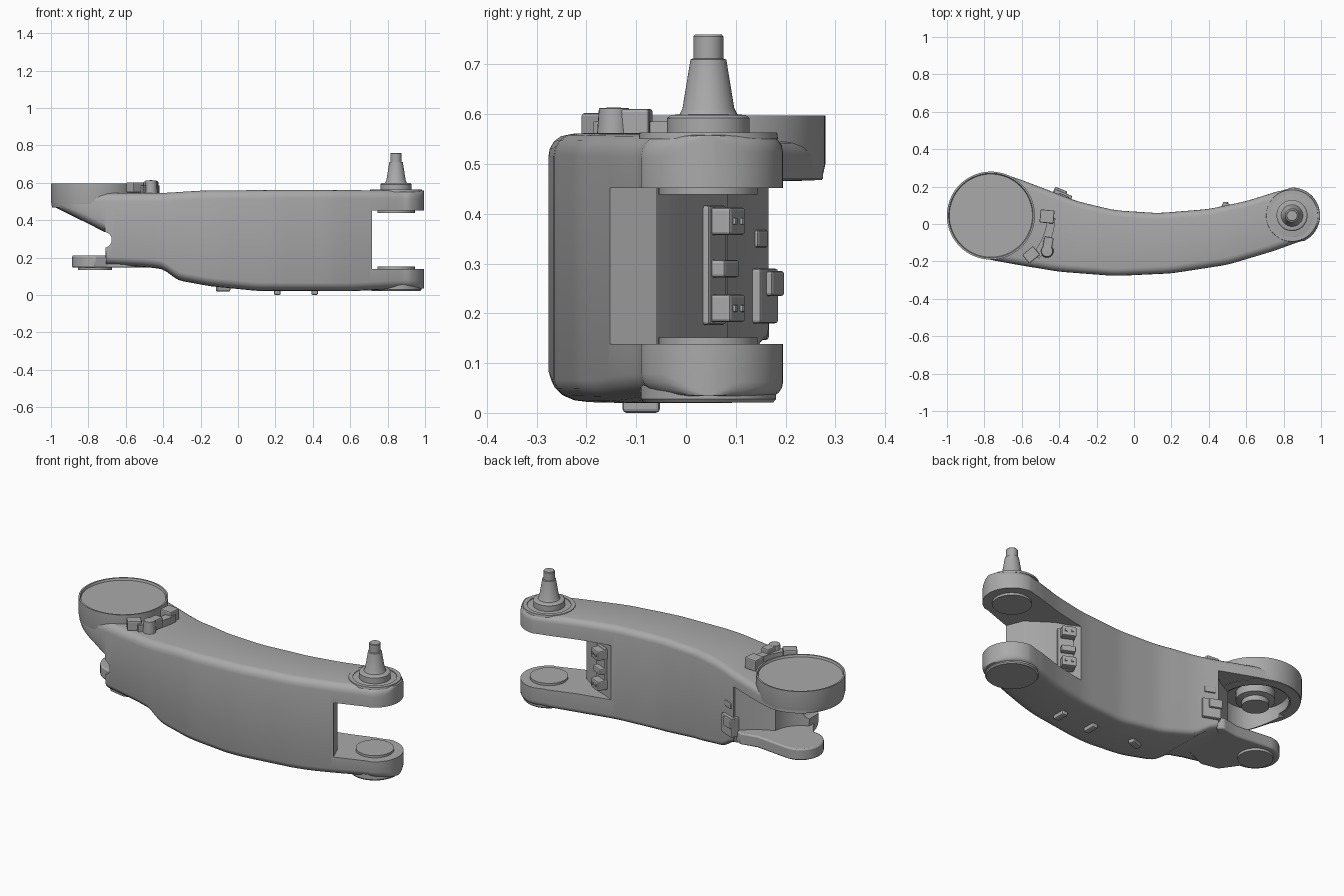
import bpy, bmesh
from math import sin, cos, pi, sqrt, radians

cube = bpy.data.objects.get("Cube")
if cube:
    bpy.data.objects.remove(cube)

grey = bpy.data.materials.new("cast_grey")
grey.use_nodes = True
grey.diffuse_color = (0.4, 0.4, 0.4, 1)
grey.node_tree.nodes["Principled BSDF"].inputs["Base Color"].default_value = (0.4, 0.4, 0.4, 1)

BIG, PIVOT, MID_Y = -0.765, 0.845, 0.045   # hub axes


def finish(name, bm):
    bmesh.ops.recalc_face_normals(bm, faces=bm.faces)
    mesh = bpy.data.meshes.new(name)
    bm.to_mesh(mesh)
    bm.free()
    ob = bpy.data.objects.new(name, mesh)
    bpy.context.collection.objects.link(ob)
    mesh.materials.append(grey)
    return ob


def activate(ob):
    bpy.ops.object.select_all(action='DESELECT')
    ob.select_set(True)
    bpy.context.view_layer.objects.active = ob


def smooth(ob, angle=32):
    activate(ob)
    bpy.ops.object.shade_smooth_by_angle(angle=radians(angle))
    return ob


def loft(name, rings):
    bm = bmesh.new()
    loops = [[bm.verts.new(p) for p in ring] for ring in rings]
    n = len(loops[0])
    for a, b in zip(loops, loops[1:]):
        for i in range(n):
            j = (i + 1) % n
            bm.faces.new((a[i], a[j], b[j], b[i]))
    bm.faces.new(loops[0])
    bm.faces.new(loops[-1])
    return finish(name, bm)


def prism(name, outline, z0, z1):
    return loft(name, [[(x, y, z) for x, y in outline] for z in (z0, z1)])


def lathe(name, x, y, profile, n=64):
    rings = [[(x + max(r, 0.0005) * cos(2 * pi * i / n), y + max(r, 0.0005) * sin(2 * pi * i / n), z)
              for i in range(n)] for r, z in profile]
    return smooth(loft(name, rings))


def box(name, centre, size, turn=0, bevel=0.006):
    c, s = cos(radians(turn)), sin(radians(turn))
    corners = [(u * size[0] / 2, v * size[1] / 2) for u, v in ((-1, -1), (1, -1), (1, 1), (-1, 1))]
    outline = [(centre[0] + a * c - b * s, centre[1] + a * s + b * c) for a, b in corners]
    ob = prism(name, outline, centre[2] - size[2] / 2, centre[2] + size[2] / 2)
    if bevel:
        mod = ob.modifiers.new("bevel", 'BEVEL')
        mod.width, mod.segments = bevel, 2
    return ob


def cut(ob, tool):
    mod = ob.modifiers.new("cut", 'BOOLEAN')
    mod.operation, mod.object, mod.solver = 'DIFFERENCE', tool, 'EXACT'
    activate(ob)
    bpy.ops.object.modifier_apply(modifier="cut")
    bpy.data.objects.remove(tool)


def lerp(points, x):
    if x <= points[0][0]:
        return points[0][1]
    for (a, p), (b, q) in zip(points, points[1:]):
        if x <= b:
            return p + (q - p) * (x - a) / (b - a)
    return points[-1][1]


def curve(points, x, h=0.04):
    return sum(lerp(points, x + h * k / 4) for k in range(-4, 5)) / 9


# Main arm: rounded cross sections along a bowed plan
FRONT = [(-0.79, -0.188), (-0.6, -0.222), (-0.4, -0.255), (-0.1, -0.278), (0.2, -0.264),
         (0.5, -0.218), (0.75, -0.143), (0.91, -0.085)]
BACK = [(-0.67, 0.26), (-0.6, 0.235), (-0.45, 0.178), (-0.3, 0.12), (-0.1, 0.073), (0.13, 0.058),
        (0.4, 0.08), (0.6, 0.122), (0.79, 0.182)]
TOP = [(-0.6, 0.545), (-0.4, 0.545), (-0.2, 0.558), (0.3, 0.562), (1, 0.558)]
BOTTOM = [(-0.706, 0.16), (-0.5, 0.15), (-0.4, 0.138), (-0.32, 0.078), (-0.15, 0.047),
          (0.1, 0.022), (0.6, 0.02), (0.85, 0.032), (1, 0.034)]


def circle_half(x, cx, r):
    return sqrt(max(r * r - (x - cx) ** 2, 0.0001))


def plan(x):
    if x < -0.79:
        h = circle_half(x, BIG, 0.232)
        return MID_Y - h, MID_Y + h
    if x > 0.91:
        h = circle_half(x, PIVOT, 0.15)
        return MID_Y - h, MID_Y + h
    back = curve(BACK, x)
    if x < -0.67:
        back = MID_Y + circle_half(x, BIG, 0.232)
    if x > 0.79:
        back = MID_Y + circle_half(x, PIVOT, 0.15)
    return curve(FRONT, x), back


def section(x):
    yf, yb = plan(x)
    z1 = curve(TOP, x)
    z0 = 0.48 - (x + 1) * 0.5 if x < -0.709 else curve(BOTTOM, x, 0.02)
    w, h = yb - yf, z1 - z0
    ring = []
    for ty, tz, a, b, start in ((1, 1, 0.035, 0.035, 0), (0, 1, 0.04, 0.045, 1),
                                (0, 0, 0.07, 0.045, 2), (1, 0, 0.03, 0.03, 3)):
        a, b = min(a, w * 0.25), min(b, w * 0.25, h * 0.3)
        cy = yb - a if ty else yf + a
        cz = z1 - b if tz else z0 + b
        for k in range(5):
            t = (start + k / 4) * pi / 2
            ring.append((x, cy + a * cos(t), cz + b * sin(t)))
    return ring


stations = [BIG - 0.232 * cos(i * pi / 28) for i in range(14)]
stations += [-0.74, -0.712, -0.706] + [-0.68 + i * 0.03 for i in range(50)]
stations += [PIVOT + 0.15 * sin(i * pi / 28) for i in range(15)]
arm = loft("arm_body", [section(x) for x in sorted(set(stations))])

# Fork slot, big-end pocket and relief notch
cut(arm, prism("slot_cutter", [(0.72, -0.4), (0.72, -0.16), (0.68, -0.06), (0.55, 0.03), (0.48, 0.055),
                               (0.4, 0.095), (0.4, 0.4), (1.2, 0.4), (1.2, -0.4)], 0.138, 0.452))
cut(arm, prism("pocket_cutter", [(-1.2, 0.03), (-0.6, 0.03), (-0.5, 0.08), (-0.42, 0.15),
                                 (-0.4, 0.4), (-1.2, 0.4)], 0.1, 0.47))
cut(arm, lathe("hub_cutter", BIG, MID_Y, [(0.17, 0.1), (0.17, 0.53)]))
notch = [[(-0.717 + 0.042 * cos(i * pi / 12), y, 0.295 + 0.042 * sin(i * pi / 12)) for i in range(24)]
         for y in (-0.4, 0.1)]
cut(arm, loft("notch_cutter", notch))
smooth(arm)

# Big end cup with open underside and central hub
lathe("big_end_cup", BIG, MID_Y, [
    (0, 0.585), (0.222, 0.585), (0.226, 0.597), (0.235, 0.597), (0.235, 0.5), (0.228, 0.468),
    (0.178, 0.466), (0.165, 0.52), (0.1, 0.52), (0.1, 0.475), (0.07, 0.468), (0.07, 0.44), (0, 0.44)], 96)

# Lower lug below the cup
lug = [(BIG + 0.122 * cos(t), MID_Y + 0.122 * sin(t)) for t in [pi * (0.5 + i / 20) for i in range(21)]]
lug_ob = prism("lower_lug", lug + [(-0.7, -0.17), (-0.6, -0.19), (-0.4, -0.1), (-0.4, 0.13), (-0.46, 0.165),
                                  (-0.56, 0.145)], 0.146, 0.212)
mod = lug_ob.modifiers.new("bevel", 'BEVEL')
mod.width, mod.segments, mod.limit_method = 0.008, 2, 'ANGLE'
smooth(lug_ob)
lathe("lower_lug_cap", BIG, MID_Y, [(0, 0.133), (0.09, 0.133), (0.092, 0.15), (0, 0.15)])

# Pivot end: ring, spindle, inner bosses and bottom cap
lathe("pivot_ring", PIVOT, MID_Y, [(0.115, 0.55), (0.115, 0.563), (0.138, 0.563), (0.14, 0.55)])
lathe("spindle", PIVOT, MID_Y, [
    (0, 0.55), (0.083, 0.55), (0.083, 0.592), (0.076, 0.598), (0.058, 0.6), (0.052, 0.612), (0.036, 0.71),
    (0.03, 0.712), (0.03, 0.756), (0.027, 0.76), (0, 0.76)])
for name, z in (("upper_boss", 0.439), ("lower_boss", 0.135)):
    lathe(name, PIVOT, MID_Y, [(0, z), (0.1, z), (0.1, z + 0.016), (0, z + 0.016)])
lathe("pivot_bottom_cap", PIVOT, MID_Y, [(0, 0.021), (0.13, 0.021), (0.136, 0.028), (0.136, 0.06), (0, 0.06)])


def holes(name, x, y, z, turn, gap):
    # bolt heads sitting on a clamp face
    for k in (-1, 1):
        box(name, (x + k * gap * cos(radians(turn)), y + k * gap * sin(radians(turn)), z),
            (0.014, 0.008, 0.014), turn, 0.003)


# Cable clamps on the back near the fork
for z in (0.21, 0.29, 0.385):
    tall = 0.035 if z == 0.29 else 0.055
    deep = 0.04 if z == 0.29 else 0.065
    box("fork_clamp", (0.5, 0.075, z), (0.075, deep, tall), -25)
    if z != 0.29:
        holes("clamp_bolt", 0.515, 0.106, z, -25, 0.017)
box("fork_clamp_plate", (0.5, 0.055, 0.297), (0.085, 0.02, 0.24), -25)

# Cable clamp on the back near the big end
box("rear_clamp", (-0.385, 0.145, 0.235), (0.1, 0.05, 0.11), -22)
box("rear_clamp_tab", (-0.395, 0.17, 0.26), (0.07, 0.035, 0.05), -22)
box("rear_clamp_upper", (-0.38, 0.14, 0.35), (0.06, 0.035, 0.035), -22)

# Stop bracket on top, wrapped around the cup
arc = [radians(-42 + i * 5) for i in range(9)]
outline = [(BIG + 0.3 * cos(t), MID_Y + 0.3 * sin(t)) for t in arc]
outline += [(BIG + 0.345 * cos(t), MID_Y + 0.345 * sin(t)) for t in reversed(arc)]
smooth(prism("stop_rail", outline, 0.53, 0.585))
box("stop_block_back", (-0.465, 0.04, 0.575), (0.075, 0.07, 0.065), -5)
box("stop_block_front", (-0.55, -0.165, 0.575), (0.075, 0.06, 0.055), 40)
lathe("stop_post", -0.465, -0.145, [(0, 0.53), (0.036, 0.53), (0.03, 0.612), (0, 0.614)], 24)
box("stop_post_web", (-0.46, -0.105, 0.58), (0.05, 0.07, 0.062), -10)

# Low feet under the arm
for x, z in ((-0.08, 0.018), (0.21, 0), (0.41, 0)):
    box("bottom_foot", (x, -0.09, z + 0.02), (0.036, 0.075, 0.04), -70 if z else 0, 0.008)
